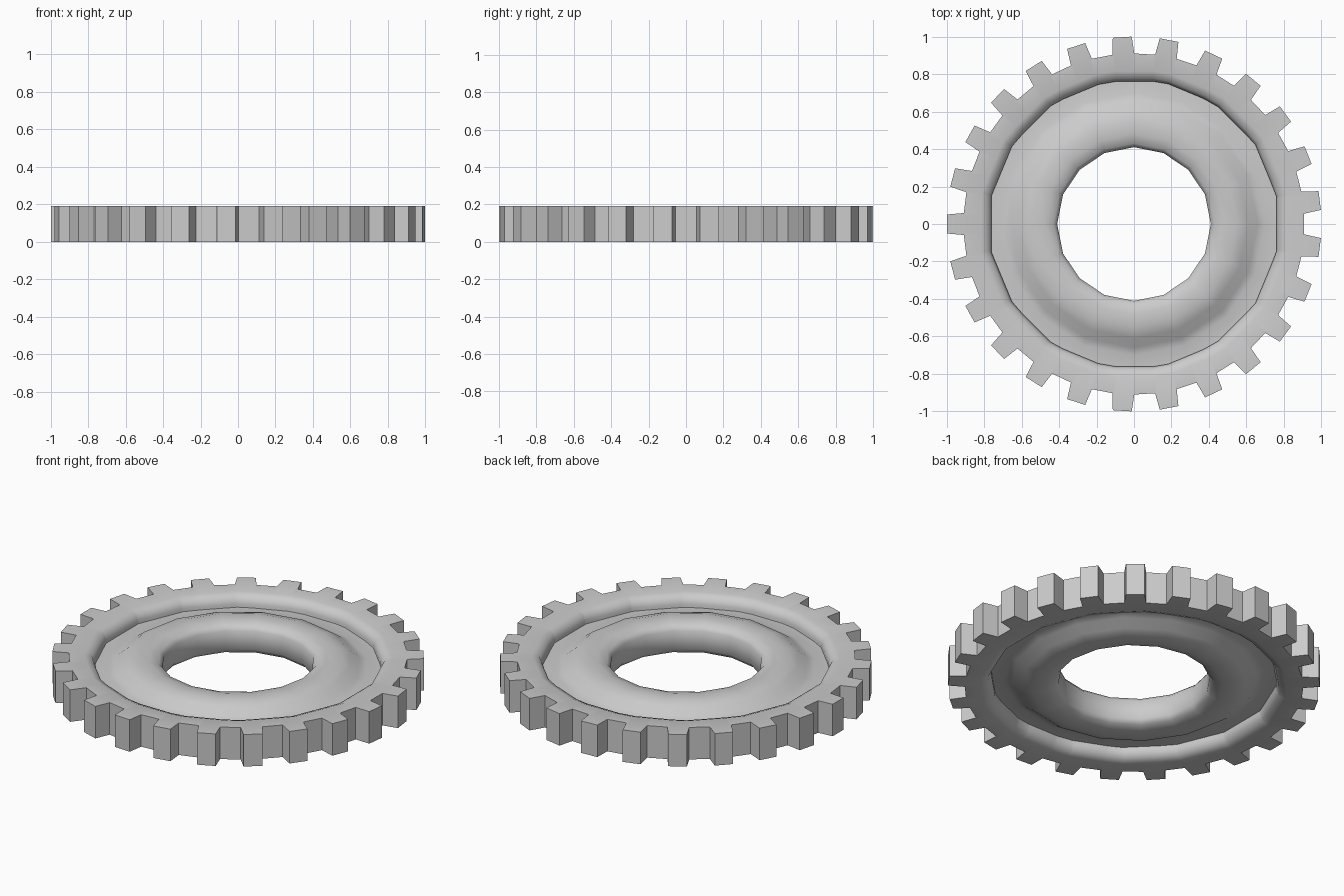
import bpy, bmesh
from math import sin, cos, pi, radians

if "Cube" in bpy.data.objects:
    bpy.data.objects.remove(bpy.data.objects["Cube"])

H = 0.19      # thickness
TEETH = 25
SIDES = 16    # facets of the inner ring shapes


def poly_radius(r, a):
    """Radius of a many-sided polygon (corner radius r) at angle a."""
    step = 2 * pi / SIDES
    return r * cos(step / 2) / cos((a + step / 2) % step - step / 2)


def loft(name, loops, angle):
    """Join closed loops of points into a ring-shaped solid."""
    bm = bmesh.new()
    rows = [[bm.verts.new(p) for p in loop] for loop in loops]
    n = len(rows[0])
    for k, row in enumerate(rows):
        nxt = rows[(k + 1) % len(rows)]
        for i in range(n):
            j = (i + 1) % n
            bm.faces.new((row[i], row[j], nxt[j], nxt[i]))
    bmesh.ops.recalc_face_normals(bm, faces=bm.faces)
    mesh = bpy.data.meshes.new(name)
    bm.to_mesh(mesh)
    bm.free()
    ob = bpy.data.objects.new(name, mesh)
    bpy.context.collection.objects.link(ob)
    bpy.ops.object.select_all(action='DESELECT')
    ob.select_set(True)
    bpy.context.view_layer.objects.active = ob
    bpy.ops.object.shade_smooth_by_angle(angle=radians(angle))
    return ob


# Toothed outer ring, one tooth centred on -x
outline = []
for t in range(TEETH):
    c = pi + 2 * pi * t / TEETH
    for r, d in ((0.91, -3.7), (1.0, -2.9), (1.0, 2.9), (0.91, 3.7)):
        outline.append((r, c + radians(d)))


def outer(z):
    return [(r * cos(a), r * sin(a), z) for r, a in outline]


def inner(r, z):
    return [(poly_radius(r, a) * cos(a), poly_radius(r, a) * sin(a), z) for _, a in outline]


loft("toothed_ring", [outer(0), outer(H), inner(0.83, H), inner(0.79, 0.175),
                      inner(0.775, 0.14), inner(0.775, 0.05),
                      inner(0.79, 0.015), inner(0.83, 0)], 60)

# Rounded hub with the thin web that reaches into the ring
half = [(0.80, 0.12), (0.70, 0.12), (0.66, 0.135), (0.61, 0.172),
        (0.55, H), (0.48, 0.188), (0.43, 0.175), (0.41, 0.15)]
profile = half + [(r, H - z) for r, z in reversed(half)]
hub_loops = [[(r * cos(2 * pi * i / SIDES), r * sin(2 * pi * i / SIDES), z)
              for i in range(SIDES)] for r, z in profile]
loft("hub", hub_loops, 60)
